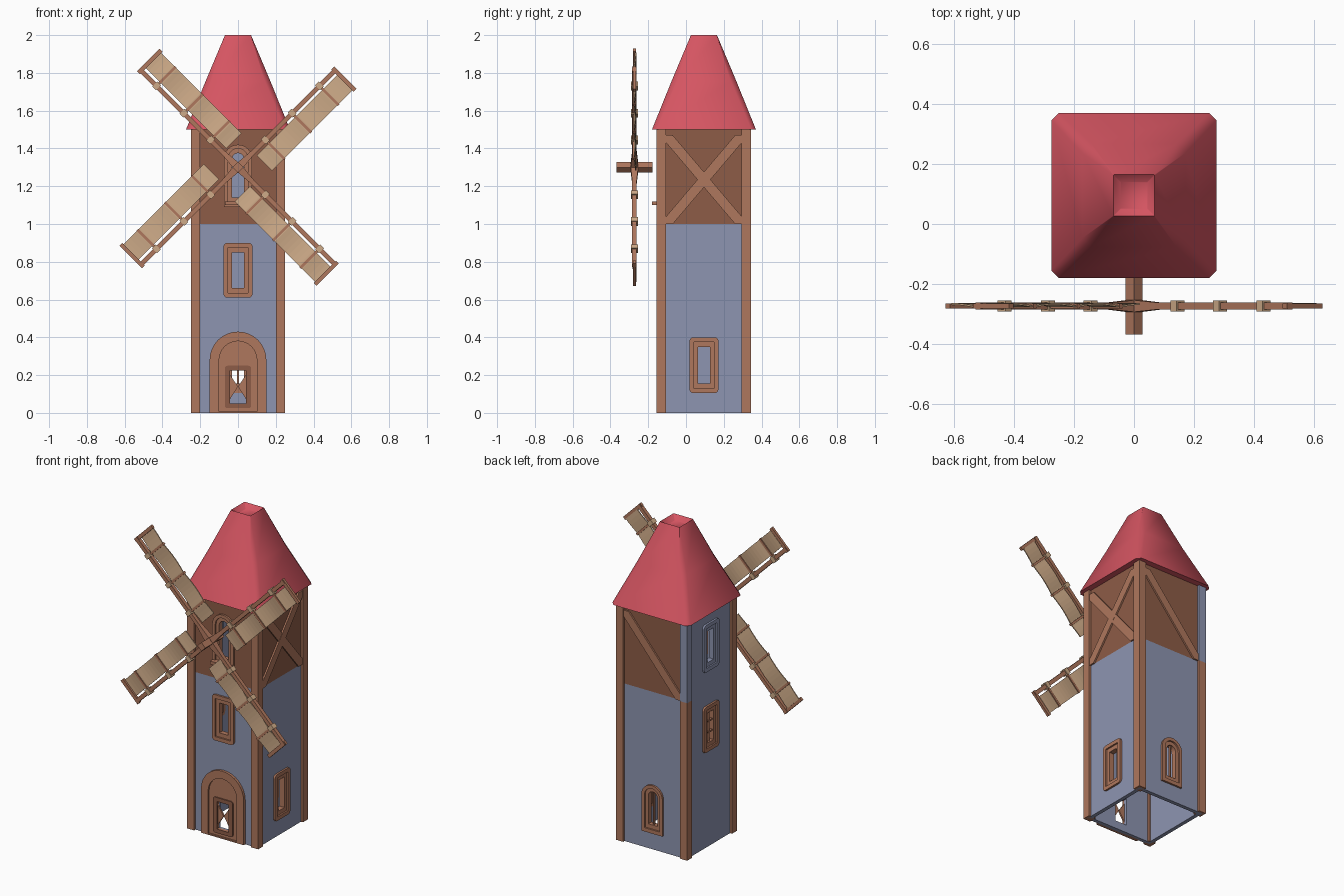
import bpy, bmesh, math
from mathutils import Matrix, Vector

if "Cube" in bpy.data.objects:
    bpy.data.objects.remove(bpy.data.objects["Cube"])

CY = 0.095          # tower axis in y
WALL = 0.236        # outer wall half width
INNER = 0.212       # inner wall half width


def material(name, rgb):
    m = bpy.data.materials.new(name)
    m.diffuse_color = (*rgb, 1)
    m.use_nodes = True
    m.node_tree.nodes["Principled BSDF"].inputs["Base Color"].default_value = m.diffuse_color
    return m


WOOD = material("light wood", (0.43, 0.185, 0.11))
DARK = material("dark wood", (0.27, 0.107, 0.063))
STONE = material("blue stone", (0.27, 0.30, 0.44))
RED = material("red roof", (0.66, 0.09, 0.12))
CLOTH = material("tan cloth", (0.62, 0.41, 0.25))


def finish(name, bm, *mats):
    bmesh.ops.recalc_face_normals(bm, faces=bm.faces)
    me = bpy.data.meshes.new(name)
    bm.to_mesh(me)
    bm.free()
    for m in mats:
        me.materials.append(m)
    ob = bpy.data.objects.new(name, me)
    bpy.context.collection.objects.link(ob)
    return ob


def boxes(name, mat, ranges, mtx=Matrix()):
    """Boxes given as (x0, x1, y0, y1, z0, z1)."""
    bm = bmesh.new()
    for x0, x1, y0, y1, z0, z1 in ranges:
        m = Matrix.Translation(((x0 + x1) / 2, (y0 + y1) / 2, (z0 + z1) / 2))
        m = mtx @ m @ Matrix.Diagonal((x1 - x0, y1 - y0, z1 - z0, 1))
        bmesh.ops.create_cube(bm, size=1, matrix=m)
    return finish(name, bm, mat)


def side(k):
    """0 front, 1 right, 2 back, 3 left."""
    return Matrix.Translation((0, CY, 0)) @ Matrix.Rotation(k * math.pi / 2, 4, 'Z')


def loft(bm, loops, cyclic):
    n = len(loops[0])
    pairs = list(zip(loops, loops[1:])) + ([(loops[-1], loops[0])] if cyclic else [])
    for a, b in pairs:
        for i in range(n):
            bm.faces.new((a[i], a[(i + 1) % n], b[(i + 1) % n], b[i]))


def outline_loop(bm, pts, d, k):
    return [bm.verts.new(side(k) @ Vector((h, -d, z))) for h, z in pts]


def prism(name, mat, pts, d0, d1, k):
    bm = bmesh.new()
    a, b = outline_loop(bm, pts, d0, k), outline_loop(bm, pts, d1, k)
    loft(bm, [a, b], False)
    bm.faces.new(a)
    bm.faces.new(b)
    return finish(name, bm, mat) if mat else finish(name, bm)


def ring(name, mat, outer, inner, d0, d1, k):
    bm = bmesh.new()
    loops = [outline_loop(bm, p, d, k) for p, d in
             ((outer, d0), (outer, d1), (inner, d1), (inner, d0))]
    loft(bm, loops, True)
    return finish(name, bm, mat)


def rect(w, z0, z1, r=0.002):
    pts = []
    for c, (cx, cz) in enumerate(((w - r, z1 - r), (r - w, z1 - r), (r - w, z0 + r), (w - r, z0 + r))):
        for j in range(4):
            a = math.radians(c * 90 + j * 30)
            pts.append((cx + r * math.cos(a), cz + r * math.sin(a)))
    return pts


def arch(w, z0, z1, n=16):
    top = [(w * math.cos(math.pi * i / n), z1 - w + w * math.sin(math.pi * i / n)) for i in range(n + 1)]
    return top + [(-w, z0), (w, z0)]


def cut(ob, pts, k):
    c = prism("cutter", None, pts, 0.15, 0.3, k)
    c.hide_render = True
    mod = ob.modifiers.new("cut", 'BOOLEAN')
    mod.object, mod.operation, mod.solver = c, 'DIFFERENCE', 'EXACT'
    bpy.context.view_layer.objects.active = ob
    bpy.ops.object.modifier_apply(modifier=mod.name)
    bpy.data.objects.remove(c)


# Hollow tower wall: stone below, dark timber above on all but the left side
bm = bmesh.new()
corners = ((-1, -1), (1, -1), (1, 1), (-1, 1))
levels = ((WALL, 0), (WALL, 1.0), (WALL, 1.51), (INNER, 1.51), (INNER, 0))
loft(bm, [[bm.verts.new((x * w, CY + y * w, z)) for x, y in corners] for w, z in levels], True)
bmesh.ops.recalc_face_normals(bm, faces=bm.faces)
for f in bm.faces:
    c = f.calc_center_median()
    outer = max(abs(c.x), abs(c.y - CY)) > (WALL + INNER) / 2
    if outer and c.z > 1.0 and c.x > -0.2:
        f.material_index = 1
wall = finish("tower_wall", bm, STONE, DARK)

# Corner posts; the back left one turns to stone at the top
P, Q = 0.25, 0.2
boxes("corner_posts", WOOD, [(x0, x1, CY + y0, CY + y1, 0, 1.0 if x0 < 0 < y0 else 1.5)
                             for x0, x1 in ((-P, -Q), (Q, P)) for y0, y1 in ((-P, -Q), (Q, P))])
boxes("stone_post_top", STONE, [(-P, -Q, CY + Q, CY + P, 1.0, 1.5)])

# Diagonal braces: a cross on the right, a single one on the back
brace = [(-.2, 1.0), (-.165, 1.0), (.2, 1.43), (.2, 1.47), (.165, 1.47), (-.2, 1.04)]
mirrored = [(-h, z) for h, z in brace]
prism("right_brace_a", WOOD, brace, 0.23, 0.246, 1)
prism("right_brace_b", WOOD, mirrored, 0.23, 0.245, 1)
prism("back_brace", WOOD, mirrored, 0.23, 0.246, 2)


# Windows: raised outer frame and lower inner frame around a real opening
def window(name, k, z0, z1, shape, mat=WOOD):
    if shape is arch:
        o, m, i = arch(.074, z0, z1), arch(.053, z0 + .024, z1 - .021), arch(.032, z0 + .05, z1 - .045)
    else:
        o, m, i = rect(.077, z0, z1, .02), rect(.053, z0 + .024, z1 - .024), rect(.031, z0 + .05, z1 - .05)
    cut(wall, m, k)
    ring(name + "_outer_frame", mat, o, m, 0.21, 0.248, k)
    ring(name + "_inner_frame", mat, m, i, 0.205, 0.238, k)


window("front_middle_window", 0, .61, .90, rect)
window("front_top_window", 0, 1.09, 1.42, arch)
window("right_window", 1, .105, .40, rect)
window("back_window", 2, .105, .41, arch)
window("left_middle_window", 3, .61, .90, rect)
window("left_top_window", 3, 1.12, 1.42, rect, STONE)
boxes("front_top_sill", WOOD, [(-.07, .07, -.18, -.14, 1.10, 1.12)])
boxes("left_window_bars", WOOD, [(-.004, .004, -.23, -.218, .65, .86)] +
      [(-.033, .033, -.23, -.218, z, z + .009) for z in (.715, .785)], side(3))
boxes("back_window_bar", WOOD, [(-.004, .004, -.23, -.218, .15, .37)], side(2))

# Door: arched surround, slab and small window with hourglass opening
pane = rect(.042, .05, .225)
cut(wall, pane, 0)
ring("door_surround", WOOD, arch(.15, 0, .43), arch(.1, .008, .38), 0.22, 0.252, 0)
door = prism("door", WOOD, arch(.101, 0, .381), 0.225, 0.241, 0)
cut(door, pane, 0)
ring("door_window_frame", DARK, rect(.07, .025, .25, .015), pane, 0.225, 0.248, 0)
for s, label in ((-1, "left"), (1, "right")):
    prism("door_pane_" + label, WOOD, [(s * .044, .07), (s * .003, .135), (s * .003, .143), (s * .044, .205)],
          0.228, 0.238, 0)

# Roof: tapering square with chamfered corners and a sunken top
bm = bmesh.new()
loops = []
for w, c, z in ((.275, .025, 1.5), (.272, .025, 1.508), (.172, .03, 1.755), (.069, .002, 2.0),
                (.045, .002, 1.97)):
    pts = [(w, c - w), (w, w - c), (w - c, w), (c - w, w), (-w, w - c), (-w, c - w), (c - w, -w), (w - c, -w)]
    loops.append([bm.verts.new((x, CY + y, z)) for x, y in pts])
loft(bm, loops, False)
bm.faces.new(loops[0])
bm.faces.new(loops[-1])
roof = finish("roof", bm, RED)
bpy.ops.object.select_all(action='DESELECT')
roof.select_set(True)
bpy.context.view_layer.objects.active = roof
bpy.ops.object.shade_smooth_by_angle(angle=math.radians(55))

# Sail shaft, a square bar standing on its edge
HUB = Vector((0, -0.273, 1.3))
boxes("sail_shaft", WOOD, [(-.02, .02, -.095, .095, -.02, .02)],
      Matrix.Translation(HUB) @ Matrix.Rotation(math.pi / 4, 4, 'Y'))

# Four sails, local axes: x along the arm, y across it, z to the back
KNOTS = (.205, .405, .61)
for i in range(4):
    a = math.radians(45 + 90 * i)
    c, s = math.cos(a), math.sin(a)
    M = Matrix(((c, s, 0, HUB.x), (0, 0, 1, HUB.y), (s, -c, 0, HUB.z), (0, 0, 0, 1)))
    n = str(i + 1)
    boxes("sail_arm_" + n, WOOD, [(0, .735, -.012, .012, -.012, .012)], M)
    bm = bmesh.new()
    bmesh.ops.create_cone(bm, cap_ends=True, segments=4, radius1=.03, radius2=.016, depth=.12,
                          matrix=M @ Matrix.Translation((.06, 0, 0)) @ Matrix.Rotation(math.pi / 2, 4, 'Y')
                          @ Matrix.Rotation(math.pi / 4, 4, 'Z'))
    finish("arm_root_" + n, bm, WOOD)
    boxes("sail_bars_" + n, WOOD, [(u - .007, u + .007, -.015, .143, -.009, .009) for u in KNOTS] +
          [(.716, .738, -.018, .15, -.008, .008)], M)
    boxes("sail_ropes_" + n, CLOTH, [(u - .014, u + .014, -.019, .019, -.019, .019) for u in KNOTS], M)
    # Cloth bulges between the bars
    bm = bmesh.new()
    N = 24
    loops = []
    for j in range(N + 1):
        u = .115 + .605 * j / N
        w = .009 * abs(math.sin(math.pi * (u - .205) / .203)) - .002
        loops.append([bm.verts.new(M @ Vector((u, v, w + t)))
                      for v, t in ((.026, -.003), (.14, -.003), (.14, .003), (.026, .003))])
    loft(bm, loops, False)
    bm.faces.new(loops[0])
    bm.faces.new(loops[-1])
    finish("sail_cloth_" + n, bm, CLOTH)
